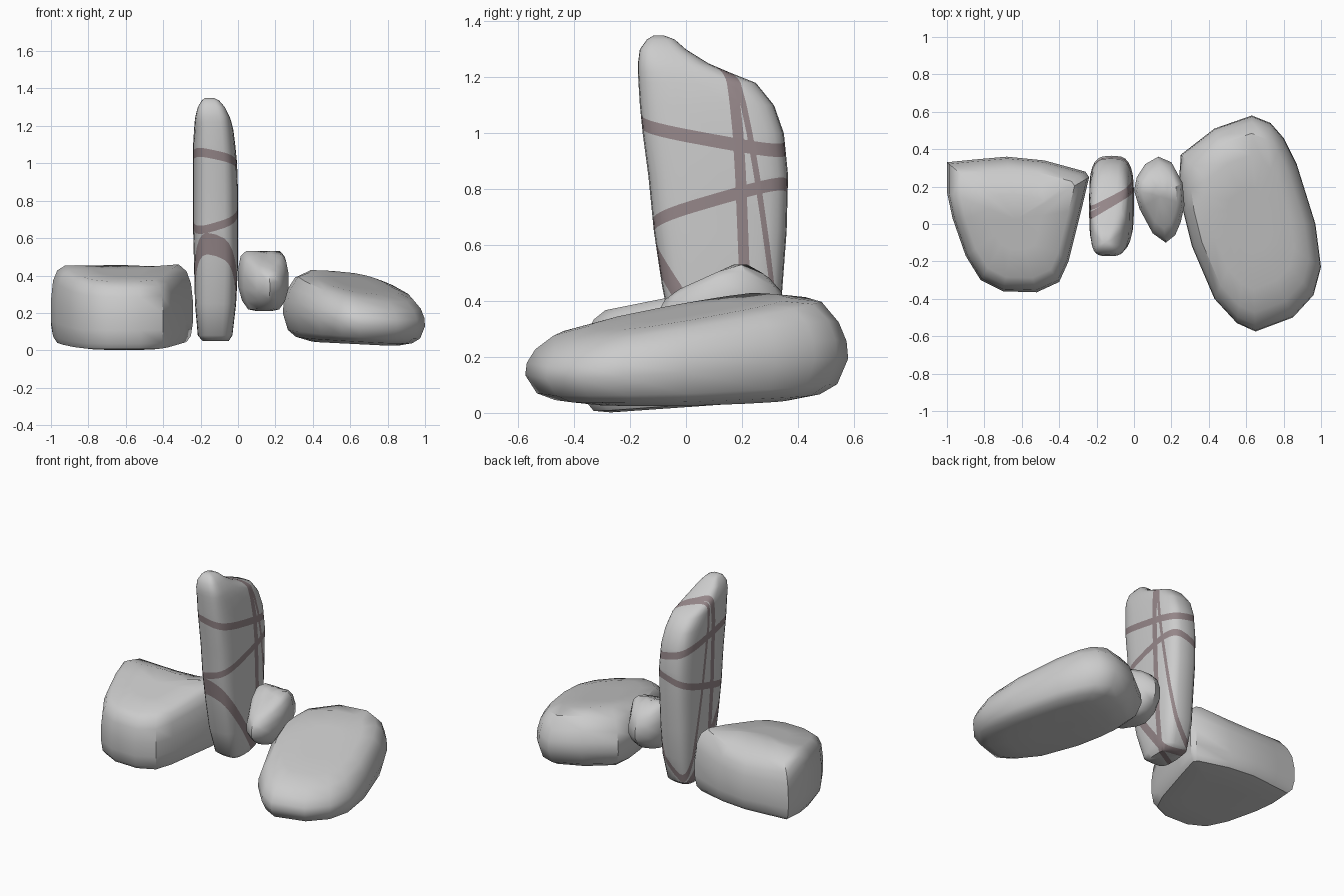
import bpy, bmesh, math
from mathutils import Vector

if "Cube" in bpy.data.objects:
    bpy.data.objects.remove(bpy.data.objects["Cube"])


def loft(name, rings):
    """Skin a stack of point rings, closing both ends with a fan."""
    bm = bmesh.new()
    vs = [[bm.verts.new(p) for p in r] for r in rings]
    n = len(vs[0])
    for a, b in zip(vs, vs[1:]):
        for i in range(n):
            j = (i + 1) % n
            bm.faces.new((a[i], a[j], b[j], b[i]))
    for r in (vs[0], vs[-1]):
        c = bm.verts.new(sum((v.co for v in r), Vector()) / n)
        for i in range(n):
            bm.faces.new((r[i], r[(i + 1) % n], c))
    bmesh.ops.recalc_face_normals(bm, faces=bm.faces)
    return bm


def finish(name, bm, angle, mats=()):
    me = bpy.data.meshes.new(name)
    bm.to_mesh(me)
    bm.free()
    ob = bpy.data.objects.new(name, me)
    bpy.context.collection.objects.link(ob)
    for m in mats:
        me.materials.append(m)
    bpy.ops.object.select_all(action='DESELECT')
    ob.select_set(True)
    bpy.context.view_layer.objects.active = ob
    bpy.ops.object.shade_smooth_by_angle(angle=math.radians(angle))
    return ob


def boulder(name, outline, centre, profile, bottom, top, angle=40):
    """Plan outline shrunk level by level between a bottom and a top surface."""
    cx, cy = centre
    rings = []
    for s, h in profile:
        ring = []
        for px, py in outline:
            x, y = cx + s * (px - cx), cy + s * (py - cy)
            lo, hi = bottom(x, y), top(x, y)
            ring.append((x, y, lo + (hi - lo) * h))
        rings.append(ring)
    return finish(name, loft(name, rings), angle)


# Left boulder: blocky, with a sloping top and chamfered back
boulder("left_boulder",
        [(-1, .33), (-.85, .345), (-.68, .36), (-.48, .34), (-.26, .28), (-.24, .25),
         (-.28, .08), (-.35, -.2), (-.4, -.31), (-.52, -.365), (-.7, -.36),
         (-.82, -.3), (-.9, -.17), (-.97, .03), (-1, .17)],
        (-.63, .02),
        [(.4, 0), (.75, 0), (.91, .02), (.97, .1), (1, .3), (1, .55), (.97, .8),
         (.91, .93), (.8, 1), (.4, 1)],
        lambda x, y: max(0, .01 + .07 * (y + .15)),
        lambda x, y: min(.425 + .2 * y, .46, .46 - .9 * (y - .22)))

# Right boulder: long flattened egg, ridged at the inner back corner
boulder("right_boulder",
        [(.25, .37), (.43, .51), (.63, .58), (.73, .54), (.8, .46), (.87, .32), (.97, 0),
         (1, -.23), (.96, -.38), (.85, -.5), (.65, -.575), (.55, -.53),
         (.43, -.4), (.31, -.12), (.26, .08), (.24, .22)],
        (.62, .02),
        [(.3, 0), (.62, 0), (.82, .05), (.93, .15), (1, .42), (.99, .6), (.94, .78),
         (.83, .94), (.62, 1), (.3, 1)],
        lambda x, y: .025 + .05 * max(0, .8 - x) + .03 * max(0, y),
        lambda x, y: min(.445 - .15 * (x - .42) + .14 * (y - .38),
                         .445 + .3 * (x - .42), .445 - .3 * (y - .4)))

# Small stone wedged between the upright stone and the right boulder
boulder("small_stone",
        [(.13, .36), (.2, .33), (.26, .22), (.27, .1), (.25, .01), (.22, -.06), (.17, -.1),
         (.1, -.05), (.03, .08), (0, .18), (.015, .25), (.06, .32)],
        (.14, .15),
        [(.3, 0), (.62, .03), (.85, .18), (1, .42), (1, .7), (.9, .92), (.7, 1), (.3, 1)],
        lambda x, y: .21 + .25 * max(0, .05 - y) + .2 * max(0, y - .2),
        lambda x, y: min(.53, .53 + .45 * (y - .17), .53 - .7 * (y - .23)))

# Upright stone: stacked rounded-box sections (z, x0, x1, y0, y1)
sections = [(.05, -.19, -.05, .05, .25), (.08, -.215, -.03, .01, .29),
            (.25, -.23, -.01, -.045, .33), (.45, -.235, 0, -.085, .345),
            (.65, -.24, 0, -.115, .36), (.85, -.24, 0, -.135, .365),
            (1.0, -.24, -.005, -.155, .35), (1.1, -.24, -.015, -.165, .315),
            (1.18, -.235, -.025, -.17, .25), (1.22, -.232, -.035, -.172, .15),
            (1.25, -.228, -.045, -.172, .08), (1.3, -.215, -.07, -.165, 0),
            (1.335, -.195, -.1, -.14, -.04), (1.35, -.175, -.13, -.115, -.08)]
N = 28
spow = lambda v: math.copysign(abs(v) ** .6, v)
rings = []
for z, x0, x1, y0, y1 in sections:
    rings.append([((x0 + x1) / 2 + (x1 - x0) / 2 * spow(math.cos(2 * math.pi * i / N)),
                   (y0 + y1) / 2 + (y1 - y0) / 2 * spow(math.sin(2 * math.pi * i / N)), z)
                  for i in range(N)])
bm = loft("upright_stone", rings)

# Painted bands: each lies in a plane through three points, with a width
bands = [((-.2, -.15, 1.06), (-.02, -.14, 1.02), (0, .25, .945), .045),
         ((-.22, -.12, .63), (-.01, -.1, .70), (0, .34, .83), .042),
         ((-.2, -.1, .58), (0, -.08, .5), (0, .05, .31), .05),
         ((0, .19, 1.0), (0, .21, .5), (-.24, .05, 1.0), .034),
         ((0, .24, .95), (0, .32, .45), (-.24, .1, 1.1), .02)]
planes = []
for a, b, c, w in bands:
    a, b, c = Vector(a), Vector(b), Vector(c)
    n = (b - a).cross(c - a).normalized()
    planes.append((a, n, w / 2))
    for s in (-1, 1):
        bmesh.ops.bisect_plane(bm, geom=bm.verts[:] + bm.edges[:] + bm.faces[:],
                               plane_co=a + n * s * w / 2, plane_no=n, dist=1e-6)
for f in bm.faces:
    m = f.calc_center_median()
    f.material_index = int(any(abs((m - a).dot(n)) < h for a, n, h in planes))

stone = bpy.data.materials.new("stone")
stone.diffuse_color = (.8, .8, .8, 1)
stone.use_nodes = True
stone.node_tree.nodes["Principled BSDF"].inputs["Base Color"].default_value = stone.diffuse_color
paint = bpy.data.materials.new("band_paint")
paint.diffuse_color = (.3, .24, .25, 1)
paint.use_nodes = True
paint.node_tree.nodes["Principled BSDF"].inputs["Base Color"].default_value = paint.diffuse_color
finish("upright_stone", bm, 50, (stone, paint))
